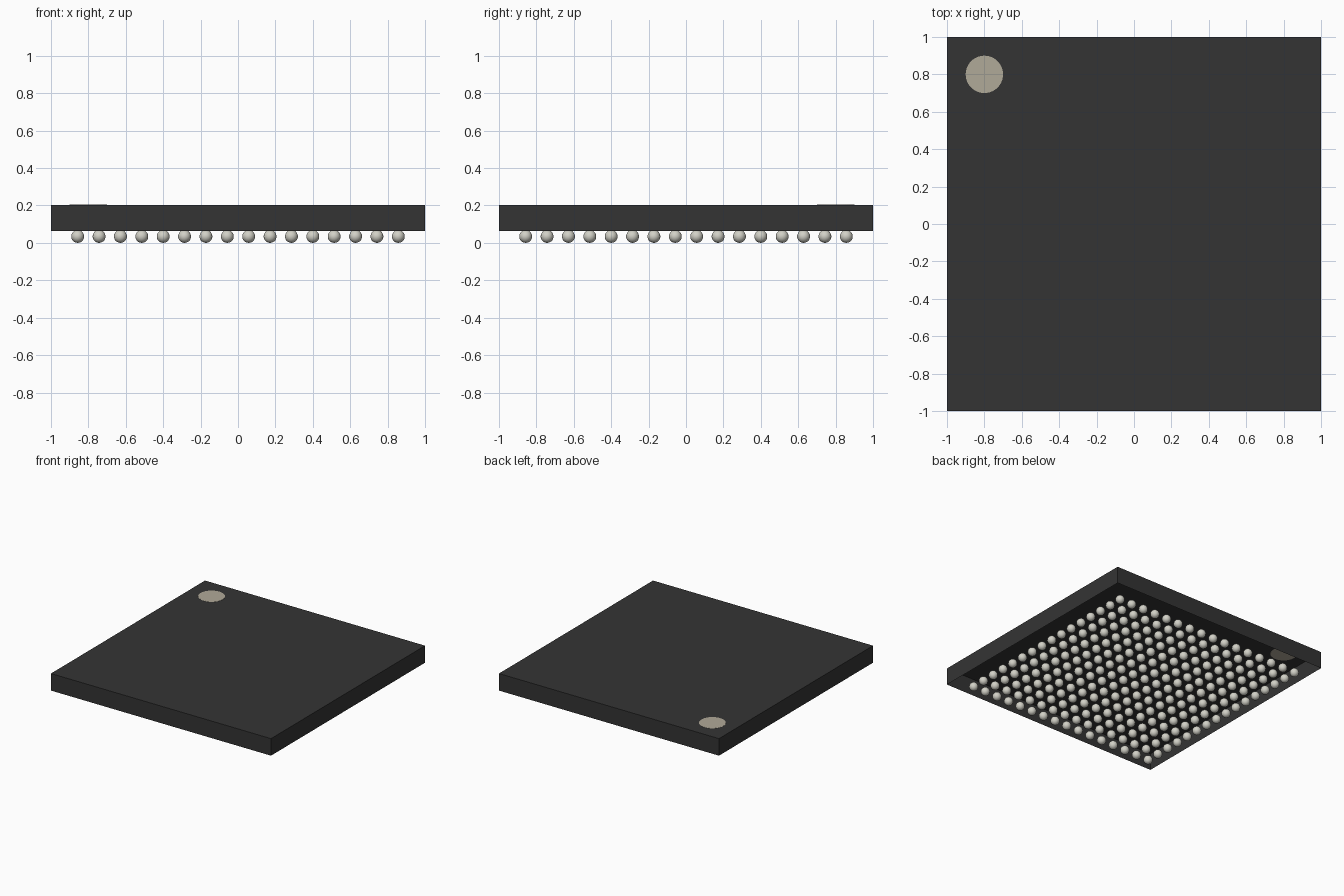
import bpy
import bmesh

cube = bpy.data.objects.get("Cube")
if cube:
    bpy.data.objects.remove(cube, do_unlink=True)

BOTTOM, TOP = 0.063, 0.203      # height range of the body
PITCH, COUNT = 2 / 17.5, 16     # ball grid
RADIUS = 0.0345


def material(name, r, g, b):
    m = bpy.data.materials.new(name)
    m.use_nodes = True
    m.diffuse_color = (r, g, b, 1)
    m.node_tree.nodes["Principled BSDF"].inputs["Base Color"].default_value = (r, g, b, 1)
    return m


def finish(bm, name, mat):
    mesh = bpy.data.meshes.new(name)
    bm.to_mesh(mesh)
    bm.free()
    mesh.materials.append(mat)
    obj = bpy.data.objects.new(name, mesh)
    bpy.context.collection.objects.link(obj)
    return obj


black = material("black epoxy", 0.034, 0.034, 0.034)
tan = material("light tan mark", 0.435, 0.398, 0.316)
metal = material("solder grey", 0.645, 0.638, 0.572)

# Body: thin-walled shell, open underneath
bm = bmesh.new()
bmesh.ops.create_cube(bm, size=2)
for v in bm.verts:
    v.co.z = TOP if v.co.z > 0 else BOTTOM
bm.normal_update()
under = [f for f in bm.faces if f.normal.z < -0.5]
bmesh.ops.delete(bm, geom=under, context="FACES_ONLY")
finish(bm, "body_shell", black)

# Corner mark: thin plate set through the top face
bm = bmesh.new()
bmesh.ops.create_cone(bm, cap_ends=True, segments=48, radius1=0.1, radius2=0.1, depth=0.002)
mark = finish(bm, "corner_mark", tan)
mark.location = (-0.8, 0.8, TOP)

# Solder balls: one sphere repeated along both axes
bm = bmesh.new()
bmesh.ops.create_uvsphere(bm, u_segments=16, v_segments=10, radius=RADIUS)
for f in bm.faces:
    f.smooth = True
balls = finish(bm, "solder_balls", metal)
start = -PITCH * (COUNT - 1) / 2
balls.location = (start, start, RADIUS)
for axis in range(2):
    array = balls.modifiers.new("row" if axis == 0 else "rows", "ARRAY")
    array.count = COUNT
    array.use_relative_offset = False
    array.use_constant_offset = True
    offset = [0, 0, 0]
    offset[axis] = PITCH
    array.constant_offset_displace = offset
